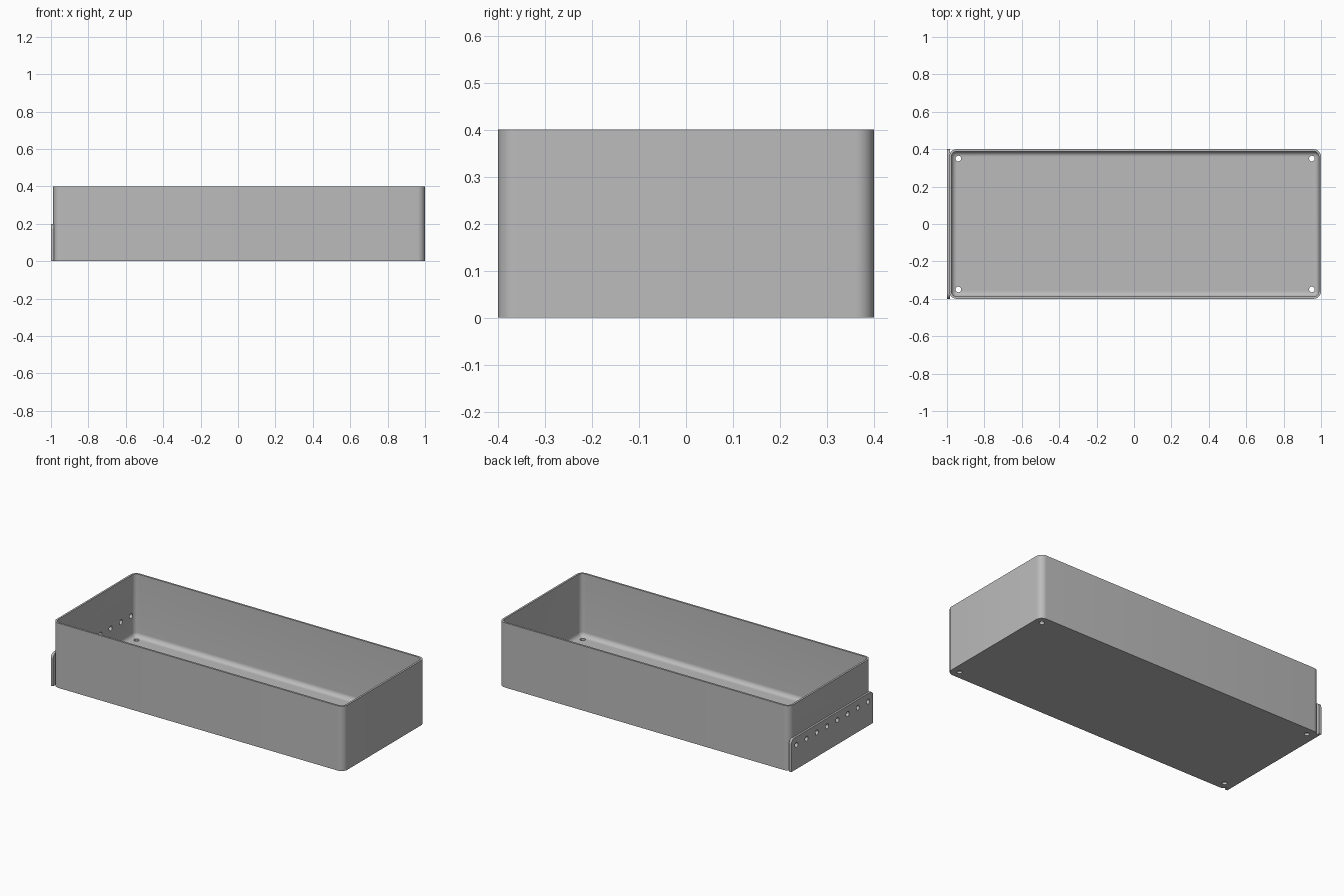
import bpy, bmesh
from mathutils import Matrix, Vector

if "Cube" in bpy.data.objects:
    bpy.data.objects.remove(bpy.data.objects["Cube"])

# Main sizes
X0, X1, HALF_Y, HEIGHT = -0.988, 1.0, 0.4, 0.4
WALL, RADIUS, HOLE_R = 0.012, 0.04, 0.015

grey = bpy.data.materials.new("grey_metal")
grey.use_nodes = True
grey.diffuse_color = (0.5, 0.5, 0.5, 1)
grey.node_tree.nodes["Principled BSDF"].inputs["Base Color"].default_value = (0.5, 0.5, 0.5, 1)


def finish(name, bm):
    mesh = bpy.data.meshes.new(name)
    bm.to_mesh(mesh)
    bm.free()
    obj = bpy.data.objects.new(name, mesh)
    bpy.context.collection.objects.link(obj)
    mesh.materials.append(grey)
    return obj


def block(name, low, high, radius, pick, segments=8):
    """Box between two corners, with the picked edges rounded."""
    low, high = Vector(low), Vector(high)
    bm = bmesh.new()
    bmesh.ops.create_cube(bm, size=1, matrix=Matrix.Translation((low + high) / 2)
                          @ Matrix.Diagonal((high - low).to_4d()))
    edges = [e for e in bm.edges if pick(e)]
    bmesh.ops.bevel(bm, geom=edges, offset=radius, segments=segments,
                    profile=0.5, affect='EDGES', clamp_overlap=True)
    return finish(name, bm)


def drills(name, points, axis, length):
    """Row of cylinders used to cut round holes."""
    bm = bmesh.new()
    turn = Vector((0, 0, 1)).rotation_difference(Vector(axis)).to_matrix().to_4x4()
    for p in points:
        bmesh.ops.create_cone(bm, cap_ends=True, segments=24, radius1=HOLE_R, radius2=HOLE_R,
                              depth=length, matrix=Matrix.Translation(p) @ turn)
    return finish(name, bm)


def cut(obj, cutter):
    mod = obj.modifiers.new("cut", 'BOOLEAN')
    mod.operation, mod.solver, mod.object = 'DIFFERENCE', 'EXACT', cutter
    bpy.context.view_layer.objects.active = obj
    bpy.ops.object.modifier_apply(modifier=mod.name)


def along(e, axis):
    d = e.verts[1].co - e.verts[0].co
    return abs(d[axis]) > 0.9 * d.length


# Open tray with rounded upright corners
tray = block("tray", (X0, -HALF_Y, 0), (X1, HALF_Y, HEIGHT), RADIUS, lambda e: along(e, 2))

# Hollow with a filleted floor
cavity = block("cavity_cutter", (X0 + WALL, WALL - HALF_Y, WALL),
               (X1 - WALL, HALF_Y - WALL, HEIGHT + 0.1), RADIUS - WALL,
               lambda e: along(e, 2) or max(v.co.z for v in e.verts) < HEIGHT)

# Mounting holes in the floor and a row of holes through the end
mid = (X0 + X1) / 2
floor_drills = drills("floor_hole_cutter", [(mid + sx * 0.945, sy * 0.35, 0)
                      for sx in (-1, 1) for sy in (-1, 1)], (0, 0, 1), 0.1)
end_drills = drills("end_hole_cutter", [(X0, -0.35 + 0.1 * i, 0.15)
                    for i in range(8)], (1, 0, 0), 0.1)

# End plate with rounded upper corners
plate = block("end_plate", (-1, -HALF_Y, 0), (X0 + 0.004, HALF_Y, 0.2), 0.03,
              lambda e: along(e, 0) and e.verts[0].co.z > 0.1)

cut(tray, cavity)
cut(tray, floor_drills)
cut(tray, end_drills)
cut(plate, end_drills)
for cutter in (cavity, floor_drills, end_drills):
    bpy.data.objects.remove(cutter)

# Smooth curved surfaces, keep sharp edges
for obj in (tray, plate):
    bpy.ops.object.select_all(action='DESELECT')
    obj.select_set(True)
    bpy.context.view_layer.objects.active = obj
    bpy.ops.object.shade_smooth_by_angle(angle=0.6)
